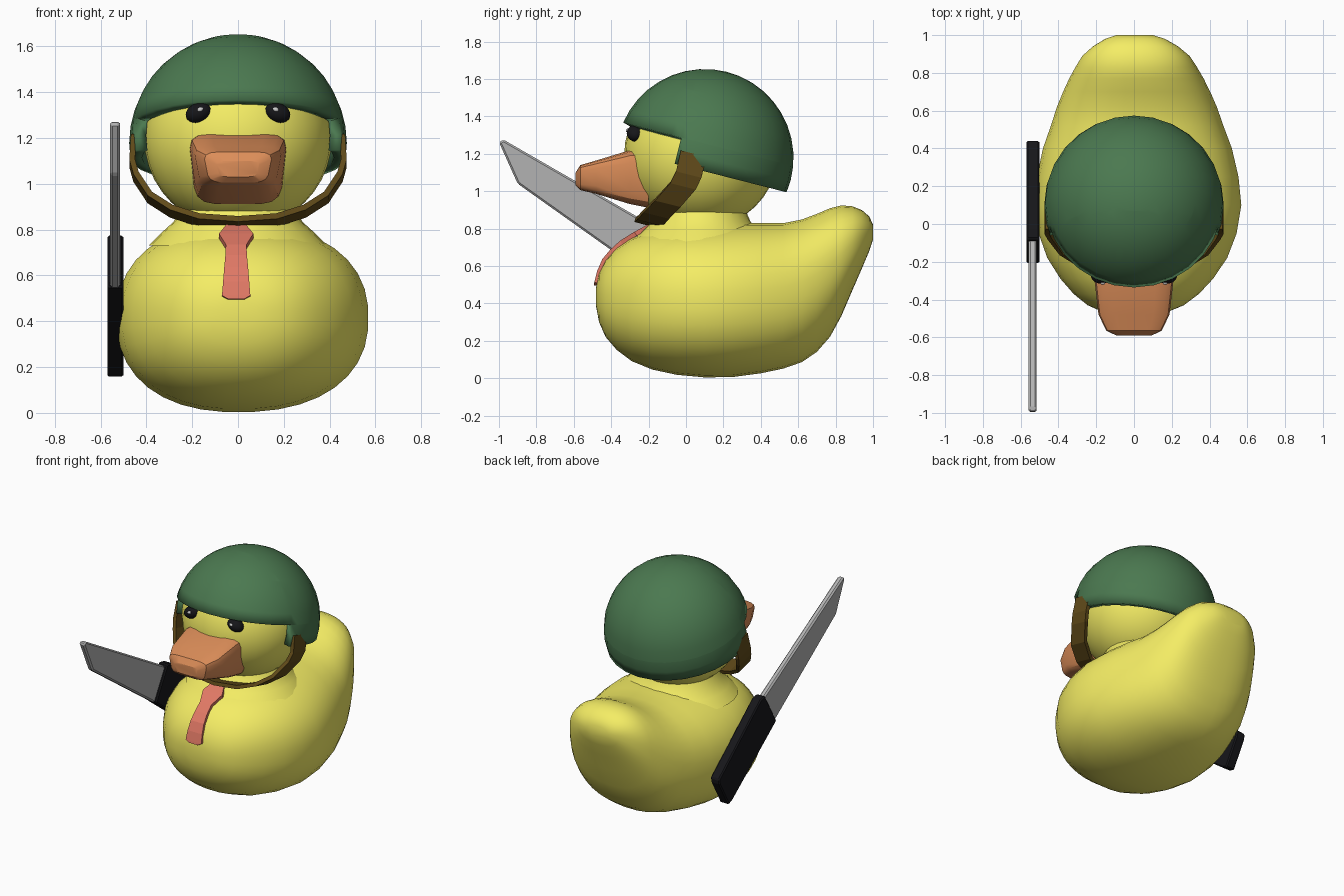
import bpy, bmesh
from math import sin, cos, pi, radians
from mathutils import Matrix, Vector

if "Cube" in bpy.data.objects:
    bpy.data.objects.remove(bpy.data.objects["Cube"])


def material(name, rgb):
    m = bpy.data.materials.new(name)
    m.diffuse_color = (*rgb, 1)
    m.use_nodes = True
    m.node_tree.nodes["Principled BSDF"].inputs["Base Color"].default_value = m.diffuse_color
    return m


YELLOW = material("yellow", (0.91, 0.85, 0.13))
GREEN = material("green", (0.07, 0.19, 0.08))
ORANGE = material("orange", (0.72, 0.27, 0.10))
BROWN = material("brown", (0.12, 0.07, 0.01))
BLACK = material("black", (0.008, 0.008, 0.01))
CORAL = material("coral", (0.75, 0.19, 0.13))
STEEL = material("steel", (0.45, 0.45, 0.45))
WHITE = material("white", (0.9, 0.9, 0.9))


def finish(name, bm, mat, angle=40):
    bmesh.ops.recalc_face_normals(bm, faces=bm.faces)
    mesh = bpy.data.meshes.new(name)
    bm.to_mesh(mesh)
    bm.free()
    ob = bpy.data.objects.new(name, mesh)
    bpy.context.collection.objects.link(ob)
    mesh.materials.append(mat)
    if angle:
        bpy.ops.object.select_all(action='DESELECT')
        ob.select_set(True)
        bpy.context.view_layer.objects.active = ob
        bpy.ops.object.shade_smooth_by_angle(angle=radians(angle))
    return ob


def loft(name, rings, mat, angle=40):
    bm = bmesh.new()
    rows = [[bm.verts.new(p) for p in ring] for ring in rings]
    n = len(rows[0])
    for a, b in zip(rows, rows[1:]):
        for i in range(n):
            bm.faces.new((a[i], a[(i + 1) % n], b[(i + 1) % n], b[i]))
    bm.faces.new(rows[0])
    bm.faces.new(rows[-1])
    return finish(name, bm, mat, angle)


def section(y, lo, hi, w, power, n, left=1.0, taper=0.0):
    """Rounded cross-section across x and z at depth y."""
    ring = []
    for i in range(n):
        a = 2 * pi * (i + 0.5) / n
        c, s = (abs(f) ** (2 / power) * (1 if f > 0 else -1) for f in (cos(a), sin(a)))
        x = c * w * (1 + taper * s) * (left if c < 0 else 1)
        ring.append((x, y, (lo + hi) / 2 + s * (hi - lo) / 2))
    return ring


def ball(name, loc, radii, mat, rot=0.0, u=32, v=20):
    bm = bmesh.new()
    m = Matrix.Translation(loc) @ Matrix.Rotation(rot, 4, 'Y') @ Matrix.Diagonal((*radii, 1))
    bmesh.ops.create_uvsphere(bm, u_segments=u, v_segments=v, radius=1, matrix=m)
    return finish(name, bm, mat)


def plate(name, outline, x0, x1, mat, bevel):
    """Flat slab with a y-z outline, between two x positions."""
    ob = loft(name, [[(x, y, z) for y, z in outline] for x in (x0, x1)], mat, 0)
    b = ob.modifiers.new("bevel", 'BEVEL')
    b.width, b.segments = bevel, 1
    return ob


def strip(name, pairs, mat, thickness):
    """Ribbon through pairs of edge points, thickened."""
    bm = bmesh.new()
    rows = [[bm.verts.new(p) for p in pair] for pair in pairs]
    for a, b in zip(rows, rows[1:]):
        bm.faces.new((a[0], a[1], b[1], b[0]))
    ob = finish(name, bm, mat, 0)
    s = ob.modifiers.new("solid", 'SOLIDIFY')
    s.thickness, s.offset = thickness, 0
    return ob


# Body with raised tail: depth, bottom, top, half width
body = [(-0.48, 0.38, 0.49, 0.09), (-0.465, 0.30, 0.56, 0.18), (-0.43, 0.22, 0.63, 0.265),
        (-0.37, 0.15, 0.695, 0.345), (-0.29, 0.09, 0.75, 0.42), (-0.18, 0.045, 0.79, 0.495),
        (-0.05, 0.017, 0.815, 0.545), (0.1, 0.003, 0.825, 0.57), (0.25, 0.005, 0.83, 0.555),
        (0.4, 0.025, 0.83, 0.52), (0.52, 0.05, 0.83, 0.475), (0.62, 0.085, 0.85, 0.44),
        (0.7, 0.14, 0.88, 0.405), (0.77, 0.22, 0.91, 0.37), (0.83, 0.33, 0.925, 0.335),
        (0.89, 0.47, 0.92, 0.295), (0.94, 0.585, 0.90, 0.235), (0.98, 0.68, 0.865, 0.165),
        (1.0, 0.74, 0.82, 0.10)]
loft("body", [section(y, lo, hi, w, 2.3, 36, 0.93) for y, lo, hi, w in body], YELLOW, 60)

# Neck flare and head
loft("neck", [[(r * cos(i * pi / 14), 0.08 + r * sin(i * pi / 14) * 0.95, z) for i in range(28)]
              for r, z in ((0.39, 0.73), (0.33, 0.79), (0.28, 0.835), (0.25, 0.9))], YELLOW, 60)
ball("head", (0, 0.08, 1.2), (0.41, 0.41, 0.40), YELLOW)

# Beak
beak = [(-0.2, 0.91, 1.23, 0.205), (-0.3, 0.93, 1.22, 0.2), (-0.48, 0.985, 1.165, 0.18),
        (-0.565, 1.005, 1.14, 0.14), (-0.59, 1.03, 1.1, 0.09)]
loft("beak", [section(y, lo, hi, w, 5, 16, taper=0.1) for y, lo, hi, w in beak], ORANGE, 30)

# Eyes with glints
for s, side in ((-1, "left"), (1, "right")):
    ball(f"eye_{side}", (s * 0.172, -0.272, 1.31), (0.058, 0.045, 0.042), BLACK, s * radians(20), 20, 12)
    ball(f"glint_{side}", (s * 0.165, -0.312, 1.324), (0.014, 0.01, 0.01), WHITE, s * radians(20), 10, 6)

# Helmet: tilted dome, low at ears and back, cut high over the face
TILT = radians(-14.3)
bm = bmesh.new()
bmesh.ops.create_uvsphere(bm, u_segments=28, v_segments=20, radius=0.475)
for co, no in (((0, 0, -0.07), (0, 0, 1)), ((0, 0, 0.075), (0, 0, 1)), ((0, -0.148, 0), (0, 1, 0))):
    bmesh.ops.bisect_plane(bm, geom=bm.verts[:] + bm.edges[:] + bm.faces[:],
                           plane_co=co, plane_no=no, dist=1e-4)
cut = []
for f in bm.faces:
    c = f.calc_center_median()
    if c.z < -0.07 or (c.z < 0.075 and c.y < -0.148):
        cut.append(f)
bmesh.ops.delete(bm, geom=cut, context='FACES')
helmet = finish("helmet", bm, GREEN)
helmet.location = (0, 0.1, 1.178)
helmet.rotation_euler = (TILT, 0, 0)
solid = helmet.modifiers.new("solid", 'SOLIDIFY')
solid.thickness, solid.offset = 0.05, -1

# Chin strap: half path mirrored, width runs along the helmet's tilt
half = [(0.455, 0.04, 1.2), (0.462, 0.015, 1.09), (0.445, -0.015, 1.03), (0.385, -0.095, 0.94),
        (0.29, -0.155, 0.88), (0.17, -0.19, 0.842), (0, -0.205, 0.83)]
path = half + [(-x, y, z) for x, y, z in half[-2::-1]]
across = Vector((0, cos(TILT), sin(TILT))) * 0.07
strip("chin_strap", [(Vector(p) - across, Vector(p) + across) for p in path], BROWN, 0.025)

# Tie following the chest: half width, depth, height
tie = [(0.04, -0.19, 0.815), (0.075, -0.27, 0.772), (0.045, -0.345, 0.725), (0.047, -0.395, 0.68),
       (0.052, -0.437, 0.63), (0.057, -0.463, 0.57), (0.062, -0.478, 0.51), (0.035, -0.481, 0.495)]
strip("tie", [((-w - 0.008, y, z), (w - 0.008, y, z)) for w, y, z in tie], CORAL, 0.025)

# Machete held on the left side
plate("machete_blade", [(-1.0, 1.262), (-0.975, 1.275), (-0.09, 0.765), (-0.06, 0.7),
                        (-0.17, 0.53), (-0.21, 0.55), (-0.9, 1.04)], -0.558, -0.515, STEEL, 0.01)
plate("machete_handle", [(-0.21, 0.55), (-0.08, 0.775), (-0.03, 0.765), (0.44, 0.375),
                         (0.435, 0.34), (0.33, 0.155), (0.29, 0.17)], -0.57, -0.5, BLACK, 0.008)
